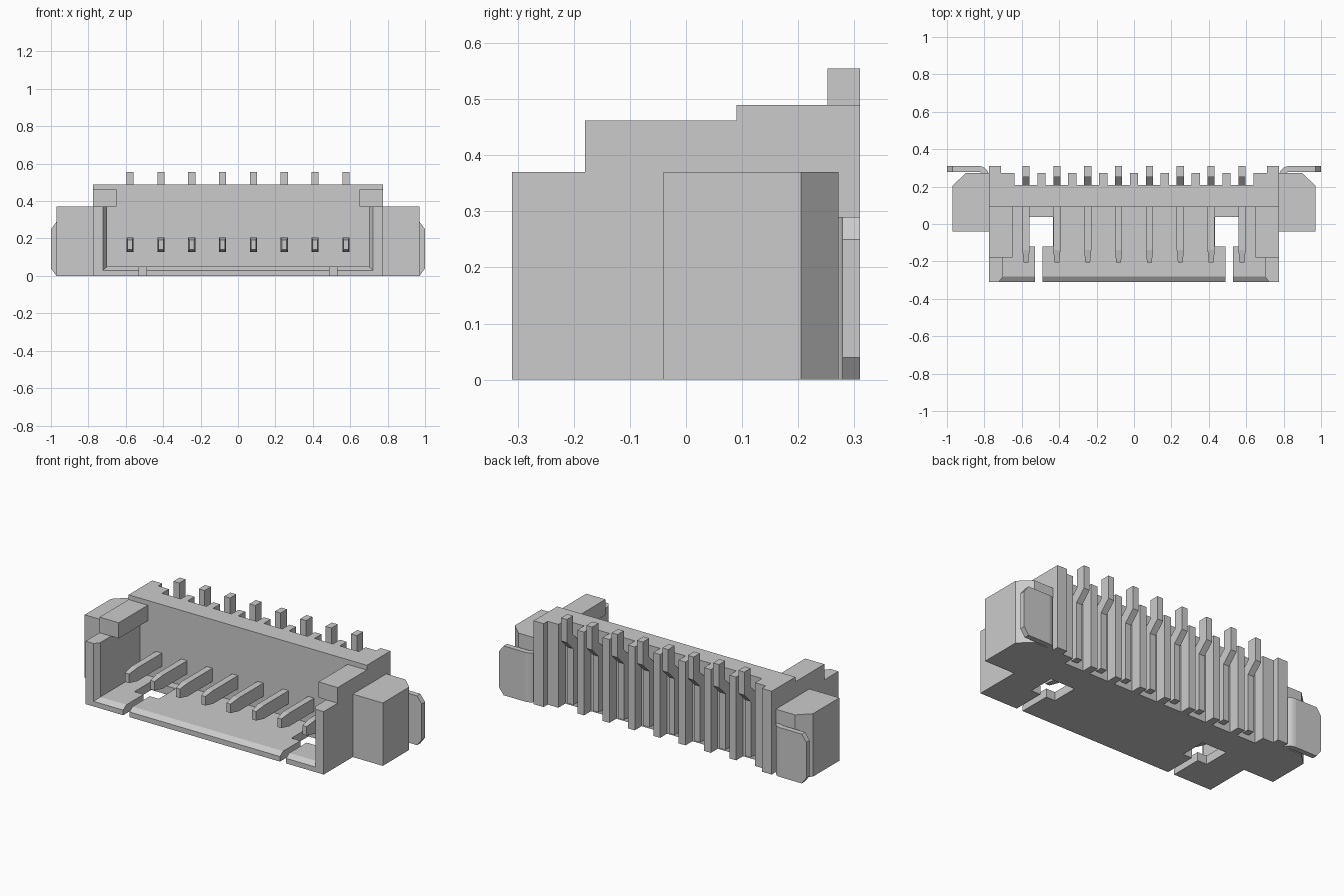
import bpy, bmesh, math

if "Cube" in bpy.data.objects:
    bpy.data.objects.remove(bpy.data.objects["Cube"])


def finish(name, bm):
    bmesh.ops.recalc_face_normals(bm, faces=bm.faces)
    me = bpy.data.meshes.new(name)
    bm.to_mesh(me)
    bm.free()
    ob = bpy.data.objects.new(name, me)
    bpy.context.collection.objects.link(ob)
    return ob


def prism(name, pts, axis, a, b):
    """Extrude a 2D outline along one axis from a to b."""
    place = {'x': lambda p, t: (t, p[0], p[1]),
             'y': lambda p, t: (p[0], t, p[1]),
             'z': lambda p, t: (p[0], p[1], t)}[axis]
    bm = bmesh.new()
    lo = [bm.verts.new(place(p, a)) for p in pts]
    hi = [bm.verts.new(place(p, b)) for p in pts]
    bm.faces.new(lo)
    bm.faces.new(hi)
    n = len(pts)
    for i in range(n):
        bm.faces.new((lo[i], lo[(i + 1) % n], hi[(i + 1) % n], hi[i]))
    return finish(name, bm)


def box(name, x0, x1, y0, y1, z0, z1):
    return prism(name, [(x0, y0), (x1, y0), (x1, y1), (x0, y1)], 'z', z0, z1)


def loft(name, x, sections):
    """Join rectangular sections (y, half width, z low, z high)."""
    bm = bmesh.new()
    rings = [[bm.verts.new(v) for v in ((x - w, y, a), (x + w, y, a), (x + w, y, b), (x - w, y, b))]
             for y, w, a, b in sections]
    for r, s in zip(rings, rings[1:]):
        for i in range(4):
            j = (i + 1) % 4
            bm.faces.new((r[i], r[j], s[j], s[i]))
    bm.faces.new(rings[0])
    bm.faces.new(rings[-1])
    return finish(name, bm)


PITCH = 0.165

# Rear wall with ribs between the contacts and deeper end posts
outline = [(-0.775, 0.09), (0.775, 0.09), (0.775, 0.31), (0.71, 0.31), (0.71, 0.272), (0.64, 0.272), (0.64, 0.208)]
for k in range(3, -4, -1):
    c, w = k * PITCH, 0.022
    outline += [(c + w, 0.208), (c + w, 0.272), (c - w, 0.272), (c - w, 0.208)]
outline += [(-0.64, 0.208), (-0.64, 0.272), (-0.71, 0.272), (-0.71, 0.31), (-0.775, 0.31)]
prism("rear_wall", outline, 'z', 0, 0.49)

# Floor with chamfered lip, cut by two keyed slots
floor = prism("floor", [(-0.31, 0), (0.1, 0), (0.1, 0.05), (-0.28, 0.05), (-0.31, 0.03)], 'x', -0.73, 0.73)
for s in (-1, 1):
    slot = [(0.49, -0.4), (0.53, -0.4), (0.53, -0.12), (0.59, -0.12),
            (0.59, 0.037), (0.432, 0.037), (0.432, -0.12), (0.49, -0.12)]
    cutter = prism("slot_cutter", [(s * x, y) for x, y in slot], 'z', -0.1, 0.2)
    cutter.hide_render = True
    mod = floor.modifiers.new("slot", 'BOOLEAN')
    mod.operation = 'DIFFERENCE'
    mod.solver = 'EXACT'
    mod.object = cutter
    bpy.context.view_layer.objects.active = floor
    bpy.ops.object.modifier_apply(modifier=mod.name)
    bpy.data.objects.remove(cutter)

for s, side in ((-1, "left"), (1, "right")):
    def m(pts):
        return [(s * x, y) for x, y in pts]
    # Side wall, corner block and outer wing
    prism(side + "_wall", m([(0.775, -0.31), (0.722, -0.31), (0.70, -0.28), (0.70, 0.1), (0.775, 0.1)]),
          'z', 0, 0.37)
    prism(side + "_corner_block", m([(0.65, -0.18), (0.775, -0.18), (0.775, 0.1), (0.65, 0.1)]),
          'z', 0.37, 0.462)
    prism(side + "_wing", m([(0.76, -0.04), (0.97, -0.04), (0.97, 0.205), (0.90, 0.272), (0.76, 0.272)]),
          'z', 0, 0.37)
    # Solder tab: flat plate plus the bend into the wing
    prism(side + "_tab_plate", m([(0.83, 0), (0.97, 0), (1.0, 0.04), (1.0, 0.25), (0.97, 0.29), (0.83, 0.29)]),
          'y', 0.279, 0.31)
    angles = [math.radians(90 + 15 * i) for i in range(7)]
    arc = [(0.83 + 0.055 * math.cos(a), 0.255 + 0.055 * math.sin(a)) for a in angles]
    arc += [(0.83 + 0.024 * math.cos(a), 0.255 + 0.024 * math.sin(a)) for a in reversed(angles)]
    bend = prism(side + "_tab_bend", m(arc), 'z', 0, 0.29)
    bpy.ops.object.select_all(action='DESELECT')
    bend.select_set(True)
    bpy.context.view_layer.objects.active = bend
    bpy.ops.object.shade_smooth_by_angle(angle=math.radians(30))

# Eight contacts: tapered blade inside, stepped leg behind the wall
for k in range(8):
    x = (k - 3.5) * PITCH
    loft("pin_blade", x, [(0.2, 0.019, 0.127, 0.205), (-0.14, 0.019, 0.127, 0.205), (-0.205, 0.013, 0.14, 0.193)])
    prism("pin_leg", [(0.19, 0.03), (0.25, 0.03), (0.25, 0.36), (0.31, 0.42), (0.31, 0.555),
                      (0.252, 0.555), (0.252, 0.445), (0.19, 0.385)], 'x', x - 0.019, x + 0.019)
